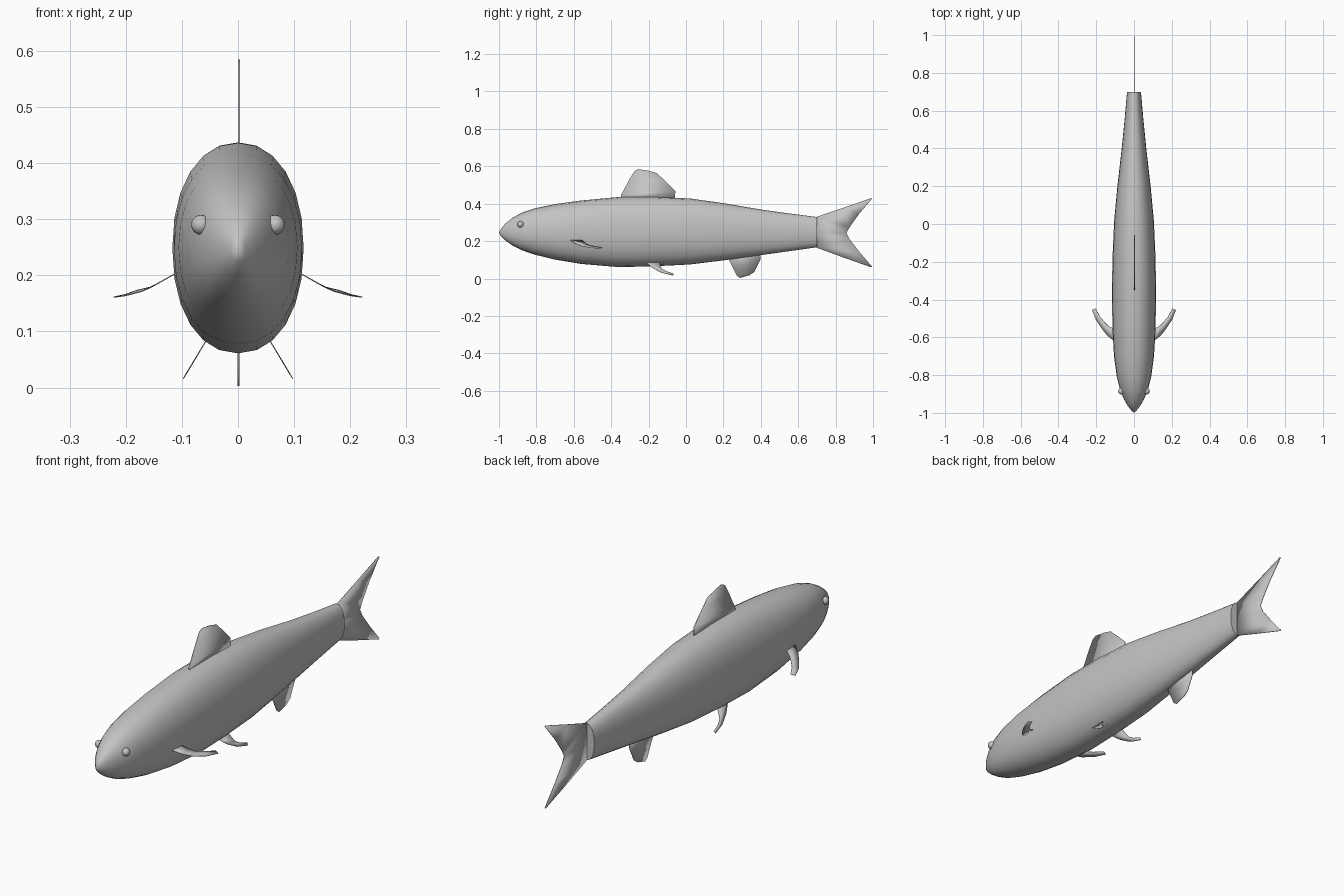
import bpy, bmesh, math

cube = bpy.data.objects.get("Cube")
if cube:
    bpy.data.objects.remove(cube, do_unlink=True)

grey = bpy.data.materials.new("plain_grey")
grey.use_nodes = True
COLOUR = (0.55, 0.55, 0.55, 1)
grey.diffuse_color = COLOUR
grey.node_tree.nodes["Principled BSDF"].inputs["Base Color"].default_value = COLOUR


def finish(name, bm, angle=40):
    """Turn a bmesh into a named, smooth-shaded object."""
    bmesh.ops.recalc_face_normals(bm, faces=bm.faces)
    mesh = bpy.data.meshes.new(name)
    bm.to_mesh(mesh)
    bm.free()
    mesh.materials.append(grey)
    obj = bpy.data.objects.new(name, mesh)
    bpy.context.collection.objects.link(obj)
    bpy.ops.object.select_all(action="DESELECT")
    obj.select_set(True)
    bpy.context.view_layer.objects.active = obj
    bpy.ops.object.shade_smooth_by_angle(angle=math.radians(angle))
    return obj


def fin(name, front, rear, thickness=0.002):
    """Thin sheet stretched between a front edge and a rear edge."""
    bm = bmesh.new()
    a = [bm.verts.new(p) for p in front]
    b = [bm.verts.new(p) for p in rear]
    for i in range(len(a) - 1):
        bm.faces.new((a[i], a[i + 1], b[i + 1], b[i]))
    obj = finish(name, bm)
    solid = obj.modifiers.new("thickness", "SOLIDIFY")
    solid.thickness = thickness
    solid.offset = 0
    return obj


def upright(points, x=0.001):
    return [(x, y, z) for y, z in points]


# Body: rings of (y, half width, top, bottom), squarish ovals
STATIONS = [
    (-0.988, 0.013, 0.268, 0.224), (-0.965, 0.032, 0.295, 0.203),
    (-0.93, 0.052, 0.323, 0.178), (-0.88, 0.073, 0.351, 0.152),
    (-0.81, 0.091, 0.375, 0.128), (-0.70, 0.106, 0.398, 0.101),
    (-0.56, 0.114, 0.417, 0.078), (-0.36, 0.117, 0.436, 0.061),
    (-0.18, 0.114, 0.437, 0.065), (0.02, 0.105, 0.428, 0.075),
    (0.20, 0.088, 0.403, 0.097), (0.40, 0.065, 0.369, 0.125),
    (0.55, 0.050, 0.348, 0.146), (0.70, 0.037, 0.329, 0.167),
]
SIDES = 24


def rounded(v):
    return math.copysign(abs(v) ** 0.92, v)


bm = bmesh.new()
rings = []
for y, w, top, bottom in STATIONS:
    mid, h = (top + bottom) / 2, (top - bottom) / 2
    angles = [math.tau * i / SIDES for i in range(SIDES)]
    rings.append([bm.verts.new((w * rounded(math.sin(t)), y, mid + h * rounded(math.cos(t))))
                  for t in angles])
nose = bm.verts.new((0, -1, 0.245))
for i in range(SIDES):
    j = (i + 1) % SIDES
    bm.faces.new((nose, rings[0][i], rings[0][j]))
    for r, s in zip(rings, rings[1:]):
        bm.faces.new((r[i], s[i], s[j], r[j]))
bm.faces.new(rings[-1])
finish("body", bm, 60)

# Upright fins along the middle
fin("dorsal_fin",
    upright([(-0.35, 0.42), (-0.348, 0.445), (-0.30, 0.535), (-0.275, 0.575), (-0.255, 0.585)], 0.002),
    upright([(-0.06, 0.41), (-0.057, 0.467), (-0.11, 0.52), (-0.155, 0.563), (-0.20, 0.576)], 0.002),
    0.004)
fin("anal_fin",
    upright([(0.22, 0.12), (0.25, 0.06), (0.272, 0.015), (0.288, 0.003)]),
    upright([(0.40, 0.15), (0.397, 0.10), (0.365, 0.035), (0.34, 0.018)]),
    0.003)
fin("tail_fin",
    upright([(0.99, 0.43), (0.84, 0.378), (0.69, 0.327), (0.69, 0.247),
             (0.69, 0.168), (0.84, 0.113), (0.99, 0.06)]),
    upright([(0.995, 0.427), (0.925, 0.345), (0.875, 0.275), (0.858, 0.243),
             (0.875, 0.21), (0.925, 0.145), (0.995, 0.063)]),
    0.003)

# Paired parts
PECTORAL_FRONT = [(0.105, -0.62, 0.207), (0.142, -0.59, 0.186), (0.17, -0.555, 0.172),
                  (0.20, -0.51, 0.164), (0.222, -0.455, 0.161)]
PECTORAL_REAR = [(0.105, -0.555, 0.207), (0.135, -0.54, 0.19), (0.155, -0.52, 0.179),
                 (0.18, -0.49, 0.173), (0.203, -0.447, 0.165)]
PELVIC_FRONT = [(-0.22, 0.09), (-0.18, 0.057), (-0.13, 0.031), (-0.07, 0.016)]
PELVIC_REAR = [(-0.145, 0.09), (-0.13, 0.053), (-0.105, 0.038), (-0.066, 0.026)]

for side, s in (("left", 1), ("right", -1)):
    fin(side + "_pectoral_fin",
        [(s * x, y, z) for x, y, z in PECTORAL_FRONT],
        [(s * x, y, z) for x, y, z in PECTORAL_REAR])
    fin(side + "_pelvic_fin",
        [(s * (0.107 - 0.6 * z), y, z) for y, z in PELVIC_FRONT],
        [(s * (0.107 - 0.6 * z), y, z) for y, z in PELVIC_REAR])
    bm = bmesh.new()
    bmesh.ops.create_uvsphere(bm, u_segments=16, v_segments=10, radius=0.0175)
    bmesh.ops.translate(bm, verts=bm.verts, vec=(s * 0.066, -0.885, 0.29))
    finish(side + "_eye", bm)
